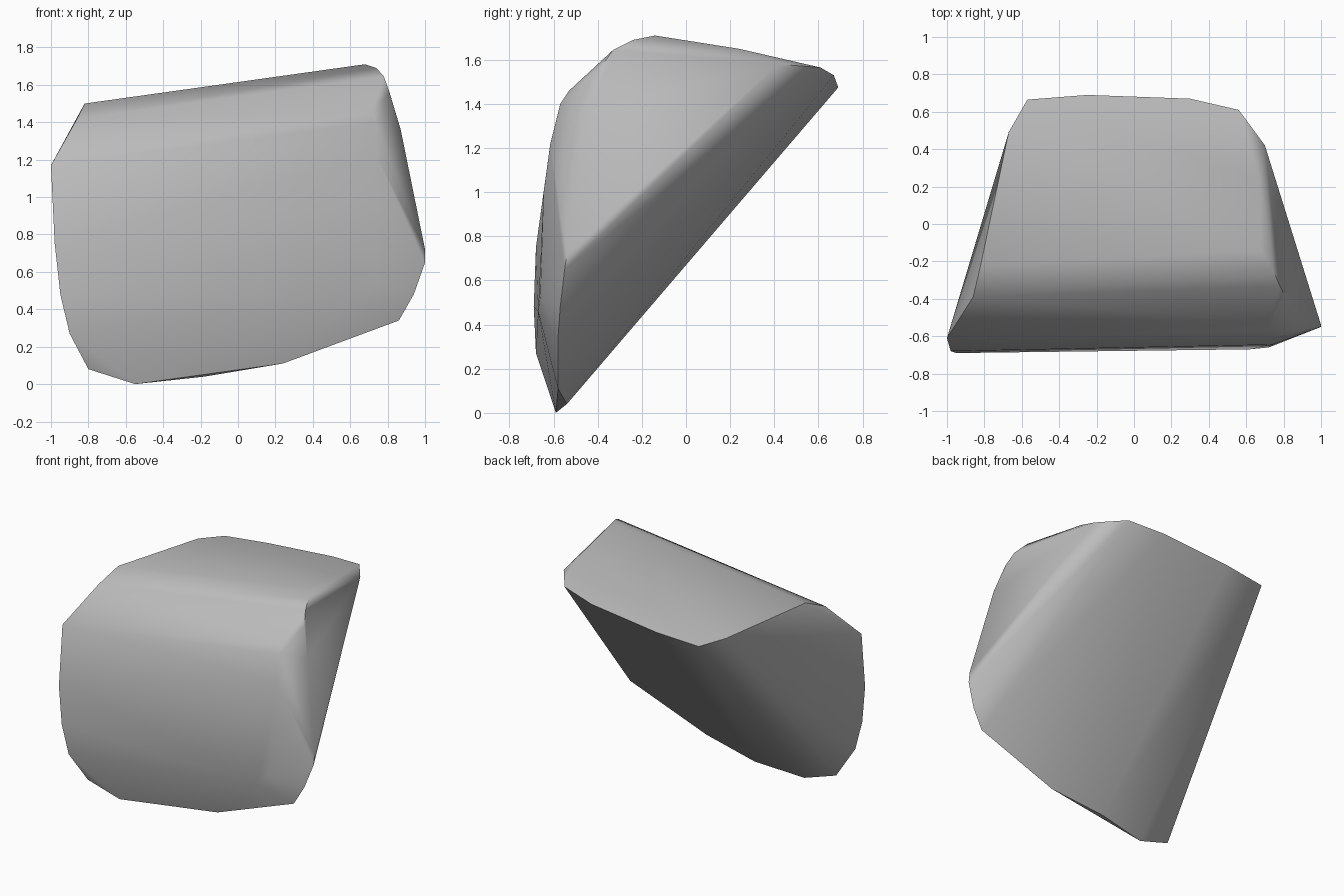
import bpy
import bmesh
import math

default_cube = bpy.data.objects.get("Cube")
if default_cube:
    bpy.data.objects.remove(default_cube, do_unlink=True)


def make_material(name, color):
    material = bpy.data.materials.new(name)
    material.use_nodes = True
    material.diffuse_color = color
    shader = material.node_tree.nodes["Principled BSDF"]
    shader.inputs["Base Color"].default_value = color
    return material


def hull_object(name, outlines, material):
    """Wrap a convex stone around a set of corner outlines."""
    bm = bmesh.new()
    for outline in outlines:
        for corner in outline:
            bm.verts.new(corner)
    result = bmesh.ops.convex_hull(bm, input=bm.verts)
    unused = {v for v in result["geom_interior"] + result["geom_unused"]
              if isinstance(v, bmesh.types.BMVert)}
    bmesh.ops.delete(bm, geom=list(unused), context="VERTS")
    bmesh.ops.recalc_face_normals(bm, faces=bm.faces)
    mesh = bpy.data.meshes.new(name)
    bm.to_mesh(mesh)
    bm.free()
    mesh.materials.append(material)
    stone = bpy.data.objects.new(name, mesh)
    bpy.context.scene.collection.objects.link(stone)
    return stone


# Back rim along the top of the sloping underside
back_rim = [(-.57, .665, 1.45), (-.25, .69, 1.475), (.3, .67, 1.53),
            (.56, .61, 1.565), (.7, .42, 1.58)]

# Crest over the top of each end
right_crest = [(.67, .24, 1.65), (.68, -.14, 1.71), (.74, -.24, 1.69),
               (.78, -.33, 1.645), (.81, -.39, 1.56), (.87, -.44, 1.36)]
left_crest = [(-.67, .49, 1.47), (-.82, -.22, 1.5), (-.86, -.39, 1.42),
              (-1, -.61, 1.17)]

# Lower edge from one end, under the front, to the other
right_edge = [(1, -.54, .72), (1, -.55, .65), (.94, -.57, .48),
              (.86, -.58, .34)]
bottom_edge = [(.24, -.58, .11), (-.18, -.54, .04), (-.55, -.59, 0),
               (-.8, -.6, .08)]

# Border of the broad front face
front_left = [(-.9, -.68, .27), (-.95, -.69, .48), (-.98, -.68, .75)]
front_right = [(.62, -.67, .46), (.72, -.66, .53), (.74, -.645, 1),
               (.74, -.615, 1.22), (.74, -.57, 1.4), (.72, -.53, 1.46)]

grey = make_material("stone grey", (.5, .5, .5, 1))
boulder = hull_object("boulder", [back_rim, right_crest, left_crest, right_edge,
                                  bottom_edge, front_left, front_right], grey)

# Soft rounded faces with crisp edges at the steep breaks
bpy.context.view_layer.objects.active = boulder
boulder.select_set(True)
bpy.ops.object.shade_smooth_by_angle(angle=math.radians(50))
